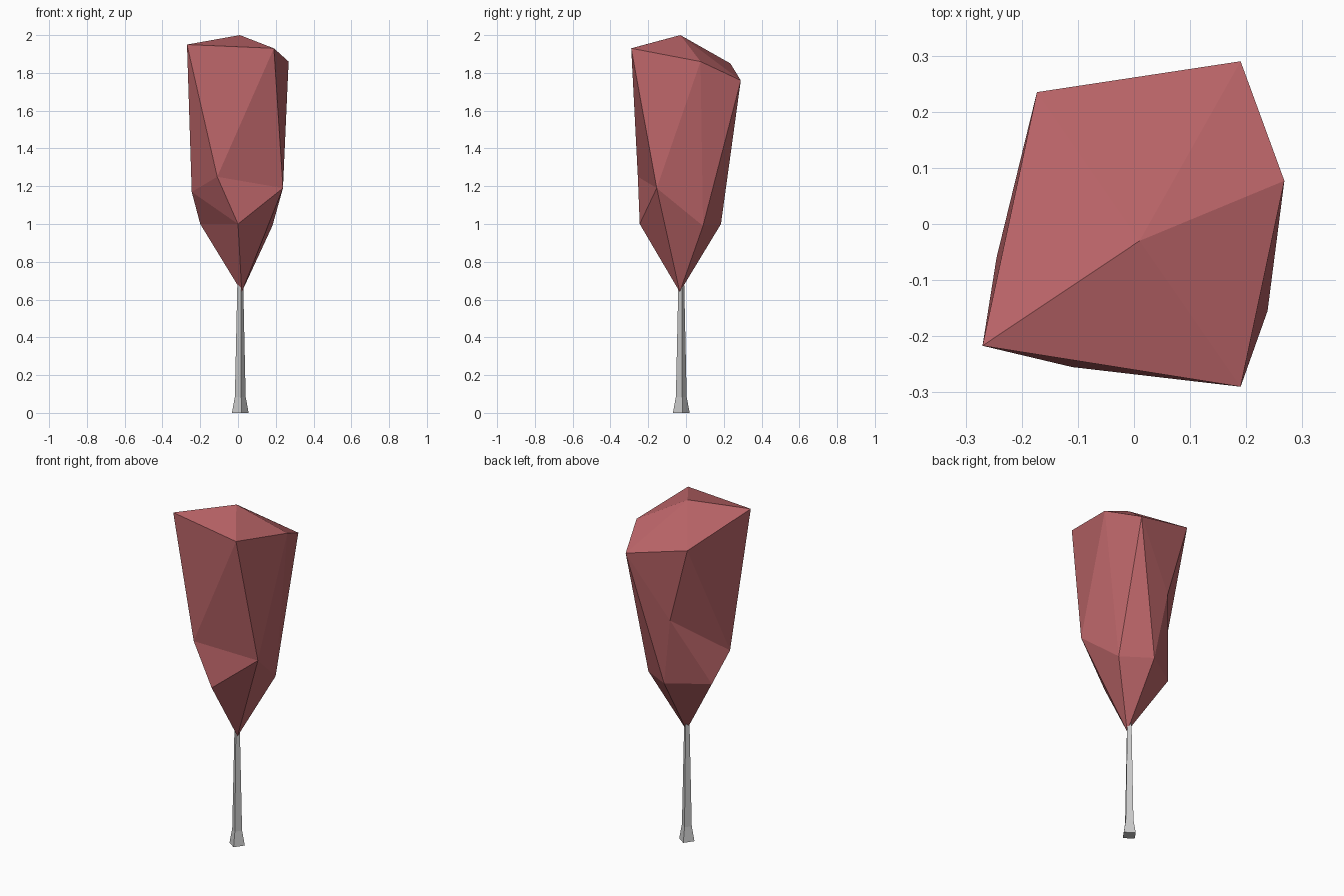
import bpy, bmesh, math

if "Cube" in bpy.data.objects:
    bpy.data.objects.remove(bpy.data.objects["Cube"])

def make_object(name, bm, material=None):
    bmesh.ops.recalc_face_normals(bm, faces=bm.faces)
    mesh = bpy.data.meshes.new(name)
    bm.to_mesh(mesh)
    bm.free()
    obj = bpy.data.objects.new(name, mesh)
    bpy.context.collection.objects.link(obj)
    if material:
        mesh.materials.append(material)
    return obj

# trunk: four-sided profile with a flared foot
bm = bmesh.new()
rings = []
for z, r in ((0, .045), (.085, .029), (.72, .015)):
    rings.append([bm.verts.new((.012 + r * math.cos(a), -.025 + r * math.sin(a), z))
                  for a in (math.radians(10 + 90 * i) for i in range(4))])
for low, high in zip(rings, rings[1:]):
    for i in range(4):
        j = (i + 1) % 4
        bm.faces.new((low[i], low[j], high[j], high[i]))
bm.faces.new(rings[0])
bm.faces.new(rings[-1])
make_object("trunk", bm)

# foliage: faceted crown made of triangle fans around key points
leaf = bpy.data.materials.new("red_leaves")
leaf.diffuse_color = (.5, .13, .14, 1)
leaf.use_nodes = True
leaf.node_tree.nodes["Principled BSDF"].inputs["Base Color"].default_value = leaf.diffuse_color
points = {
    "P": (.01, -.03, 2),                                          # top
    "A": (-.27, -.217, 1.95), "B": (.19, -.29, 1.93),             # upper rim
    "C": (.268, .077, 1.86), "D": (.19, .29, 1.76), "E": (-.173, .235, 1.85),
    "F": (-.245, -.06, 1.17), "M": (-.11, -.255, 1.25),           # waist
    "R": (.238, -.155, 1.19), "H": (-.05, .22, 1.4),
    "L": (-.2, .045, 1), "N": (0, -.245, 1),                      # lower rim
    "G": (.182, .09, .99), "K": (.013, .185, 1),
    "Q": (.02, -.033, .64),                                       # bottom
}
bm = bmesh.new()
v = {k: bm.verts.new(p) for k, p in points.items()}
# first letter is the fan centre, the rest is the path around it
for fan in ("PABCDEA", "QLNRGKL", "MFABRNF", "RBCG", "DCGKHE", "HKLFE", "FLN", "FEA"):
    for a, b in zip(fan[1:], fan[2:]):
        bm.faces.new((v[fan[0]], v[a], v[b]))
make_object("foliage", bm, leaf)
